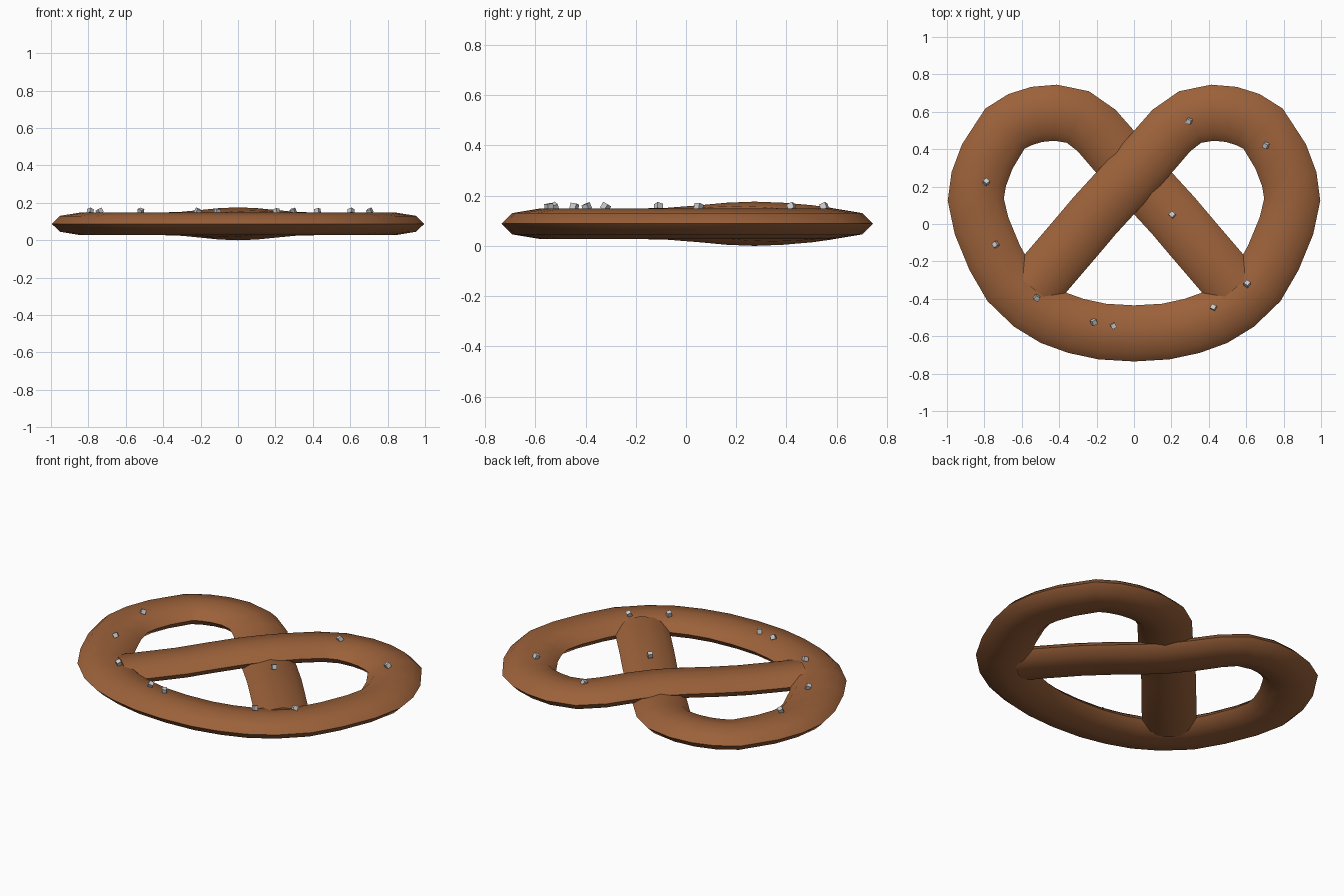
import bpy, bmesh, math, random
from mathutils import Vector, Euler

random.seed(4)
cube = bpy.data.objects.get("Cube")
if cube:
    bpy.data.objects.remove(cube)

HALF_WIDTH, HALF_HEIGHT, MID_Z, LIFT, SIDES = 0.15, 0.06, 0.088, 0.028, 8


def material(name, color):
    mat = bpy.data.materials.new(name)
    mat.use_nodes = True
    mat.diffuse_color = color
    mat.node_tree.nodes["Principled BSDF"].inputs["Base Color"].default_value = color
    return mat


def make_object(name, bm, mat):
    bmesh.ops.recalc_face_normals(bm, faces=bm.faces)
    mesh = bpy.data.meshes.new(name)
    bm.to_mesh(mesh)
    bm.free()
    mesh.materials.append(mat)
    obj = bpy.data.objects.new(name, mesh)
    bpy.context.collection.objects.link(obj)
    return obj


crust = material("baked brown", (0.33, 0.12, 0.042, 1))
salt = material("salt grey", (0.6, 0.6, 0.6, 1))

# Half of the dough centreline: from the tucked end, over the crossing,
# round the left loop to the middle of the bottom
half = [(-0.54, -0.345), (-0.47, -0.26), (-0.32, -0.085), (-0.21, 0.045),
        (-0.1, 0.165), (0.0, 0.272), (0.1, 0.385), (0.2, 0.5), (0.3, 0.572),
        (0.42, 0.595), (0.52, 0.586), (0.61, 0.558), (0.69, 0.51),
        (0.785, 0.36), (0.83, 0.24), (0.846, 0.13), (0.815, -0.01),
        (0.745, -0.18), (0.665, -0.32), (0.55, -0.43), (0.435, -0.5),
        (0.31, -0.545), (0.17, -0.575), (0.0, -0.585)]


def centreline(points, side):
    # One strand arches over the crossing, the mirrored one dips under it
    path = []
    for i, (x, y) in enumerate(points):
        bump = 0
        if i < 10 and abs(x) < 0.4:
            bump = LIFT * (0.5 + 0.5 * math.cos(math.pi * x / 0.4))
        path.append(Vector((side * x, y, MID_Z + side * bump)))
    return path


path = centreline(half, 1) + centreline(half, -1)[-2::-1]

# Flattened tube swept along the centreline
bm = bmesh.new()
rings = []
for i, point in enumerate(path):
    before = (point - path[max(i - 1, 0)]).to_2d()
    after = (path[min(i + 1, len(path) - 1)] - point).to_2d()
    before = before.normalized() if before.length else after.normalized()
    after = after.normalized() if after.length else before
    tangent = (before + after).normalized()
    across = Vector((-tangent.y, tangent.x, 0))
    ring = []
    for k in range(SIDES):
        a = 2 * math.pi * k / SIDES
        ring.append(bm.verts.new(point + across * HALF_WIDTH * math.cos(a)
                                 + Vector((0, 0, HALF_HEIGHT * math.sin(a)))))
    rings.append(ring)
for r, s in zip(rings, rings[1:]):
    for k in range(SIDES):
        n = (k + 1) % SIDES
        bm.faces.new((r[k], r[n], s[n], s[k]))
bm.faces.new(rings[0])
bm.faces.new(rings[-1])
dough = make_object("twisted_dough", bm, crust)
bpy.context.view_layer.objects.active = dough
dough.select_set(True)
bpy.ops.object.shade_smooth_by_angle(angle=math.radians(60))
dough.select_set(False)

# Salt grains scattered on the upper surface
grains = [(0.295, 0.55), (0.705, 0.42), (-0.79, 0.225), (0.205, 0.05),
          (-0.74, -0.11), (0.605, -0.32), (-0.52, -0.395), (0.425, -0.445),
          (-0.215, -0.525), (-0.11, -0.545)]
for i, (x, y) in enumerate(grains):
    bm = bmesh.new()
    bmesh.ops.create_cube(bm, size=0.026)
    grain = make_object(f"salt_grain_{i + 1}", bm, salt)
    grain.location = (x, y, 0.155)
    grain.rotation_euler = Euler([random.uniform(-0.5, 0.5), random.uniform(-0.5, 0.5),
                                  random.uniform(0, math.pi)])
